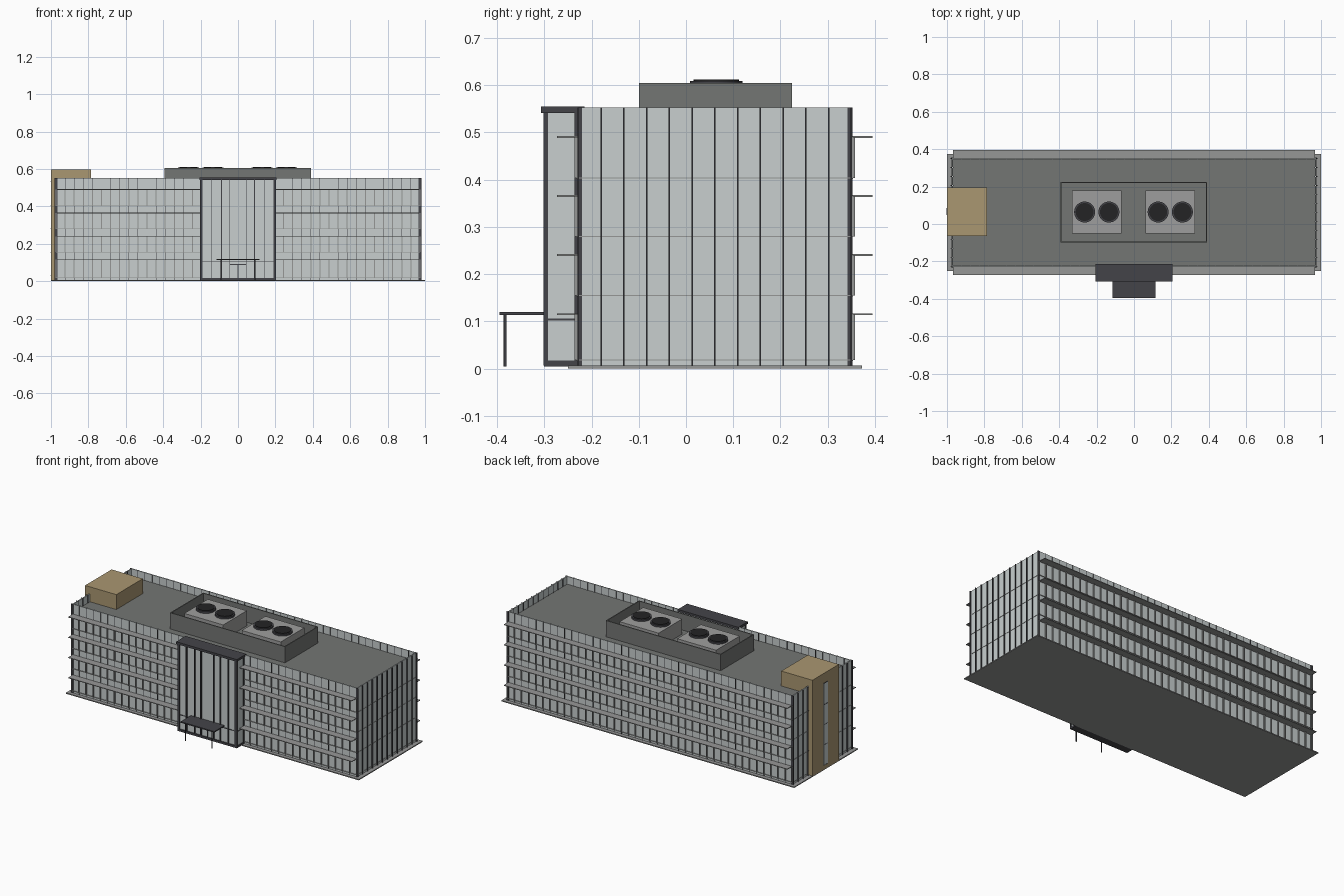
import bpy, bmesh, math

if "Cube" in bpy.data.objects:
    bpy.data.objects.remove(bpy.data.objects["Cube"])


def mat(name, r, g, b):
    m = bpy.data.materials.new(name)
    lin = [((c / 255 + 0.055) / 1.055) ** 2.4 for c in (r, g, b)]
    m.diffuse_color = (*lin, 1)
    m.use_nodes = True
    m.node_tree.nodes["Principled BSDF"].inputs["Base Color"].default_value = m.diffuse_color
    return m


GLASS = mat("pale_glass", 200, 207, 207)
GREY = mat("metal_grey", 150, 151, 150)
DARK = mat("dark_frame", 68, 68, 73)
ROOF = mat("roof_grey", 116, 118, 116)
TAN = mat("tan_cladding", 170, 151, 113)
BLACK = mat("fan_black", 36, 36, 37)
UNIT = mat("unit_grey", 158, 158, 157)


def boxes(name, material, items):
    """One object from boxes given as (x0, x1, y0, y1, z0, z1)."""
    bm = bmesh.new()
    for x0, x1, y0, y1, z0, z1 in items:
        vs = bmesh.ops.create_cube(bm, size=1)["verts"]
        for v in vs:
            v.co.x = x1 if v.co.x > 0 else x0
            v.co.y = y1 if v.co.y > 0 else y0
            v.co.z = z1 if v.co.z > 0 else z0
    me = bpy.data.meshes.new(name)
    bm.to_mesh(me)
    bm.free()
    me.materials.append(material)
    ob = bpy.data.objects.new(name, me)
    bpy.context.collection.objects.link(ob)
    return ob


def cylinder(name, material, x, y, z0, z1, r, n=32):
    bpy.ops.mesh.primitive_cylinder_add(vertices=n, radius=r, depth=z1 - z0,
                                        location=(x, y, (z0 + z1) / 2))
    ob = bpy.context.object
    ob.name = name
    ob.data.materials.append(material)
    bpy.ops.object.shade_smooth_by_angle()


X, YF, YB, TOP, ROOF_Z, T = 0.973, -0.228, 0.350, 0.553, 0.505, 0.006
SILLS = (0.018, 0.155, 0.28, 0.403)
HEADS = (0.115, 0.24, 0.365, 0.49)
NX, NY = 40, 12
TY0, TY1 = -0.063, 0.195      # stair tower depth range
EX = 0.203                    # entrance half width

# Base slab, roof deck and glazed outer walls rising into a parapet
boxes("base_slab", GREY, [(-1, 1, -0.25, 0.373, 0, 0.006)])
boxes("roof_deck", ROOF, [(-X + T, X - T, YF + T, YB - T, ROOF_Z - 0.01, ROOF_Z)])
boxes("glass_walls", GLASS, [
    (-X, X, YF, YF + T, 0.006, TOP), (-X, X, YB - T, YB, 0.006, TOP),
    (-X, -X + T, YF + T, YB - T, 0.006, TOP), (X - T, X, YF + T, YB - T, 0.006, TOP)])

# Long facades: thin mullions, deeper window fins, sills and sunshades
mullions, fins, sills, shades = [], [], [], []
for i in range(NX + 1):
    x = -X + 2 * X * i / NX
    for y, s in ((YF, -1), (YB, 1)):
        if s < 0 and abs(x) < EX:
            continue
        y0, y1 = sorted((y - s * 0.008, y + s * 0.002))
        mullions.append((x - 0.0012, x + 0.0012, y0, y1, 0.006, TOP))
        y0, y1 = sorted((y, y + s * 0.008))
        for a, b in zip(SILLS, HEADS):
            fins.append((x - 0.0025, x + 0.0025, y0, y1, a, b))
for a, b in zip(SILLS, HEADS):
    for x0, x1 in ((-X, -EX), (EX, X)):
        sills.append((x0, x1, YF - 0.004, YF, a - 0.002, a + 0.002))
        shades.append((x0 * 0.995, x1 * 0.995, -0.273, YF, b - 0.002, b + 0.002))
    sills.append((-X, X, YB, YB + 0.004, a - 0.002, a + 0.002))
    shades.append((-0.968, 0.968, YB, 0.395, b - 0.002, b + 0.002))
boxes("facade_mullions", DARK, mullions)
boxes("window_fins", GREY, fins)
boxes("window_sills", GREY, sills)
boxes("sunshades", GREY, shades)

# End walls: full height mullions and floor lines
ends, lines = [], []
for s in (-1, 1):
    for j in range(NY + 1):
        y = YF + (YB - YF) * j / NY
        if s < 0 and TY0 < y < TY1:
            continue
        x0, x1 = sorted((s * (X - 0.008), s * (X + 0.007)))
        ends.append((x0, x1, y - 0.0017, y + 0.0017, 0.006, TOP))
    x0, x1 = sorted((s * X, s * (X + 0.002)))
    for z in SILLS:
        lines.append((x0, x1, YF, YB, z - 0.001, z + 0.001))
boxes("end_mullions", DARK, ends)
boxes("end_floor_lines", GREY, lines)

# Stair tower: wall slab full height with a roof-top head and a slit window
boxes("stair_tower", TAN, [(-1, -X, TY0, TY1, 0.004, 0.597),
                           (-X, -0.787, TY0, TY1, ROOF_Z, 0.597)])
ym = (TY0 + TY1) / 2
boxes("tower_window", GLASS, [(-1.0, -0.99, ym - 0.019, ym + 0.019, 0.03, 0.535)])
boxes("tower_window_panel", GLASS, [(-1.001, -1, ym - 0.019, ym + 0.019, 0.03, 0.535)])
boxes("tower_window_bars", DARK, [
    (-1.002, -1, ym - 0.019, ym + 0.019, z - 0.0015, z + 0.0015)
    for z in (0.03, 0.155, 0.28, 0.403, 0.535)])

# Projecting entrance bay: glass box with dark frame and cap
boxes("entrance_glass", GLASS, [(-EX + 0.003, EX - 0.003, -0.294, YF, 0.008, 0.545)])
frame = [(-0.207, 0.207, -0.307, -0.215, 0.541, 0.555),
         (-EX, EX, -0.301, YF, 0.004, 0.017),
         (-EX, EX, -0.297, YF, 0.102, 0.106)]
for s in (-1, 1):
    for x, w in ((0.196, 0.007), (0.143, 0.0025), (0.088, 0.0025), (0.044, 0.0025)):
        frame.append((s * x - w, s * x + w, -0.302, -0.292, 0.006, 0.545))
    frame.append((s * 0.2 - 0.004, s * 0.2 + 0.004, -0.236, YF, 0.006, 0.545))
boxes("entrance_frame", DARK, frame)
boxes("entrance_door_frame", DARK, [(-0.042, 0.042, -0.299, -0.293, 0.088, 0.092),
                                    (-0.0015, 0.0015, -0.299, -0.293, 0.006, 0.09)])

# Canopy on two posts
boxes("canopy", DARK, [(-0.115, 0.115, -0.395, -0.295, 0.113, 0.12)])
for x in (-0.09, 0.09):
    cylinder("canopy_post", DARK, x, -0.383, 0.004, 0.114, 0.003, 12)

# Rooftop plant screen around two cooling units with fans
sx0, sx1, sy0, sy1, sw, sz = -0.394, 0.391, -0.1, 0.224, 0.006, 0.605
boxes("plant_screen", ROOF, [
    (sx0, sx1, sy0, sy0 + sw, ROOF_Z, sz), (sx0, sx1, sy1 - sw, sy1, ROOF_Z, sz),
    (sx0, sx0 + sw, sy0 + sw, sy1 - sw, ROOF_Z, sz),
    (sx1 - sw, sx1, sy0 + sw, sy1 - sw, ROOF_Z, sz)])
for cx in (-0.199, 0.194):
    boxes("cooling_unit", UNIT, [(cx - 0.133, cx + 0.133, -0.05, 0.18, ROOF_Z, 0.598)])
    for dx in (-0.065, 0.065):
        cylinder("fan_ring", DARK, cx + dx, 0.064, 0.597, 0.609, 0.056)
        cylinder("fan_disc", BLACK, cx + dx, 0.064, 0.6, 0.612, 0.048)
